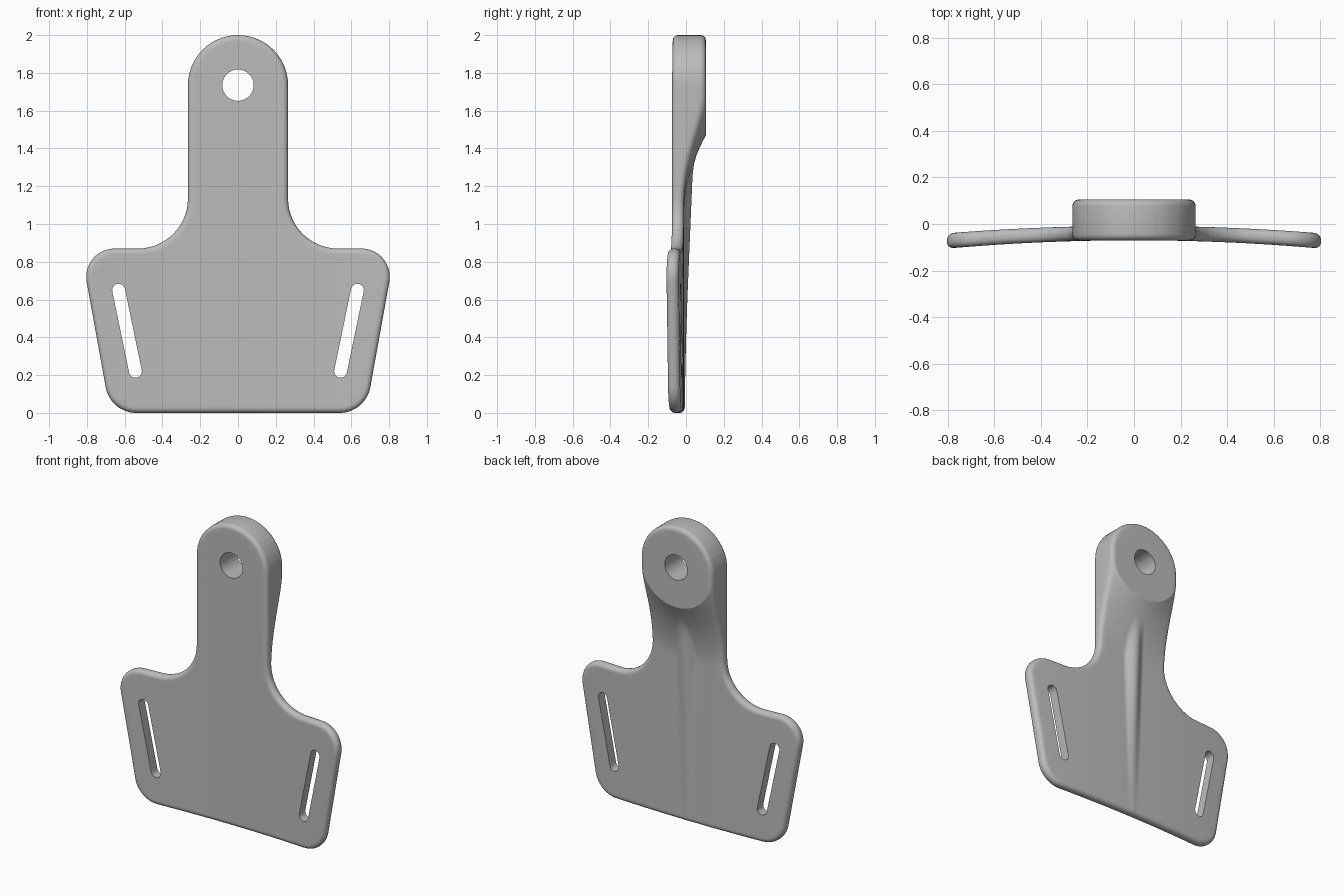
import bpy, bmesh, math
from mathutils import Vector

cube = bpy.data.objects.get("Cube")
if cube:
    bpy.data.objects.remove(cube, do_unlink=True)

EDGE = 0.028                       # rounding of the outer rim
RING = 5                           # steps in that rounding
EYE, DISC = Vector((0, 1.735)), 0.265
HOLE = 0.083
SLOT_TOP, SLOT_LOW, SLOT_R = Vector((0.632, 0.65)), Vector((0.543, 0.22)), 0.034


def front_y(x):
    return -0.07 - 0.055 * x * x


def back_y(x, z):
    """Curved plate, flare up to the round boss, and a tapering centre rib."""
    base = -0.008 - 0.05 * x * x
    d = math.hypot(x, min(0, z - EYE.y)) - DISC
    flare = max(0, 1 - max(0, d) / 0.42) ** 2
    y = base + (0.105 - base) * flare
    rib = -0.014 + 0.042 * (z - 0.1) - 10 * x * x
    k = 0.02                       # soft blend between rib and flare
    h = max(0, k - abs(y - rib)) / k
    return max(y, rib) + h * h * k / 4


def rounded(corners, inset, steps=14):
    """Anticlockwise polygon with arcs at its corners, moved inwards by inset."""
    pts = []
    for i, (x, z, r) in enumerate(corners):
        p = Vector((x, z))
        u = (Vector(corners[i - 1][:2]) - p).normalized()
        v = (Vector(corners[(i + 1) % len(corners)][:2]) - p).normalized()
        half = u.angle(v) / 2
        centre = p + (u + v).normalized() * r / math.sin(half)
        a = (p + u * r / math.tan(half) - centre).normalized()
        b = (p + v * r / math.tan(half) - centre).normalized()
        convex = u.x * v.y - u.y * v.x < 0
        rad = r - inset if convex else r + inset
        for s in range(steps + 1):
            q = centre + a.slerp(b, s / steps) * rad
            if not pts or (q - pts[-1]).length > 1e-4:
                pts.append(q)
    return pts


def arc(centre, r, start, sweep, n):
    return [centre + r * Vector((math.cos(start + sweep * i / n), math.sin(start + sweep * i / n)))
            for i in range(n + 1)]


def slot(side):
    along = SLOT_TOP - SLOT_LOW
    t = math.atan2(along.y, along.x) - math.pi / 2
    pts = arc(SLOT_TOP, SLOT_R, t, math.pi, 12) + arc(SLOT_LOW, SLOT_R, t + math.pi, math.pi, 12)
    return [Vector((p.x * side, p.y)) for p in pts]


def in_opening(x, z):
    p = Vector((abs(x), z))
    along = SLOT_TOP - SLOT_LOW
    f = min(1, max(0, (p - SLOT_LOW).dot(along) / along.length_squared))
    return (p - EYE).length < HOLE + 0.006 or (p - SLOT_LOW - along * f).length < SLOT_R + 0.006


# Flat sheet with the eye hole and the two strap slots
right = [(0.265, 2.0, 0.265), (0.265, 0.87, 0.265), (0.833, 0.87, 0.15), (0.676, 0.0, 0.165)]
corners = [(-x, z, r) for x, z, r in right] + right[::-1]
loops = [rounded(corners, EDGE), arc(EYE, HOLE, 0, math.tau, 48)[:-1], slot(1), slot(-1)]
bm = bmesh.new()
for loop in loops:
    vs = [bm.verts.new((p.x, 0, p.y)) for p in loop]
    for i, v in enumerate(vs):
        bm.edges.new((vs[i - 1], v))
bmesh.ops.remove_doubles(bm, verts=bm.verts[:], dist=1e-4)
bmesh.ops.triangle_fill(bm, edges=bm.edges[:], use_beauty=True, normal=(0, -1, 0))


def cut(co, no, faces):
    geom = {g for f in faces for g in (f, *f.edges, *f.verts)}
    bmesh.ops.bisect_plane(bm, geom=list(geom), dist=1e-5, plane_co=co, plane_no=no)


# Grid cuts, finer around the rib
for i in range(-25, 26):
    x = i * 0.01 if abs(i) < 10 else math.copysign(0.09 + (abs(i) - 9) * 0.042, i)
    cut((x, 0, 0), (1, 0, 0), bm.faces[:])
for i in range(1, 50):
    cut((0, 0, i * 0.04), (0, 0, 1), bm.faces[:])

# Cuts along the lower edge of the boss disc
STEPS = 28
for i in range(STEPS):
    a = math.pi * (1 + (i + 0.5) / STEPS)
    n = Vector((math.cos(a), 0, math.sin(a)))
    co = Vector((0, 0, EYE.y)) + n * DISC
    cut(co, n, [f for f in bm.faces if (f.calc_center_median() - co).length < 0.05])
bmesh.ops.remove_doubles(bm, verts=bm.verts[:], dist=5e-4)
bm.verts.index_update()

# Outward direction of each rim vertex
sheet = [(v.co.x, v.co.z) for v in bm.verts]
faces = [[v.index for v in f.verts] for f in bm.faces]
rim, normals = [], {}
for e in bm.edges:
    if len(e.link_faces) != 1:
        continue
    a, b = e.verts
    rim.append((a.index, b.index))
    d = b.co - a.co
    n = Vector((d.z, 0, -d.x)).normalized()
    if n.dot((a.co + b.co) / 2 - e.link_faces[0].calc_center_median()) < 0:
        n = -n
    for v in (a, b):
        normals[v.index] = normals.get(v.index, Vector()) + n
bm.free()

# Front and back skins, then the rounded rim and straight opening walls
count = len(sheet)
verts = [(x, front_y(x), z) for x, z in sheet] + [(x, back_y(x, z), z) for x, z in sheet]
faces += [[i + count for i in reversed(f)] for f in faces]
chains = {}
for i, n in normals.items():
    x, z = sheet[i]
    front, back = [i], [i + count]
    if not in_opening(x, z):
        n = n.normalized()
        for k in range(1, RING + 1):
            t = math.pi / 2 * k / RING
            px, pz = x + n.x * EDGE * math.sin(t), z + n.z * EDGE * math.sin(t)
            drop = EDGE * (1 - math.cos(t))
            front.append(len(verts))
            verts.append((px, front_y(px) + drop, pz))
            back.append(len(verts))
            verts.append((px, back_y(px, pz) - drop, pz))
    chains[i] = front + back[::-1]
for a, b in rim:
    ca, cb = chains[a], chains[b]
    faces += [[ca[k], ca[k + 1], cb[k + 1], cb[k]] for k in range(len(ca) - 1)]

mesh = bpy.data.meshes.new("strap_bracket")
mesh.from_pydata(verts, [], faces)
bm = bmesh.new()
bm.from_mesh(mesh)
bmesh.ops.recalc_face_normals(bm, faces=bm.faces[:])
bm.to_mesh(mesh)
bm.free()
bracket = bpy.data.objects.new("strap_bracket", mesh)
bpy.context.collection.objects.link(bracket)

# Plain grey material
grey = bpy.data.materials.new("plain_grey")
grey.use_nodes = True
colour = (0.5, 0.5, 0.5, 1)
grey.diffuse_color = colour
grey.node_tree.nodes["Principled BSDF"].inputs["Base Color"].default_value = colour
mesh.materials.append(grey)

bpy.ops.object.select_all(action="DESELECT")
bracket.select_set(True)
bpy.context.view_layer.objects.active = bracket
bpy.ops.object.shade_smooth_by_angle(angle=math.radians(24))
